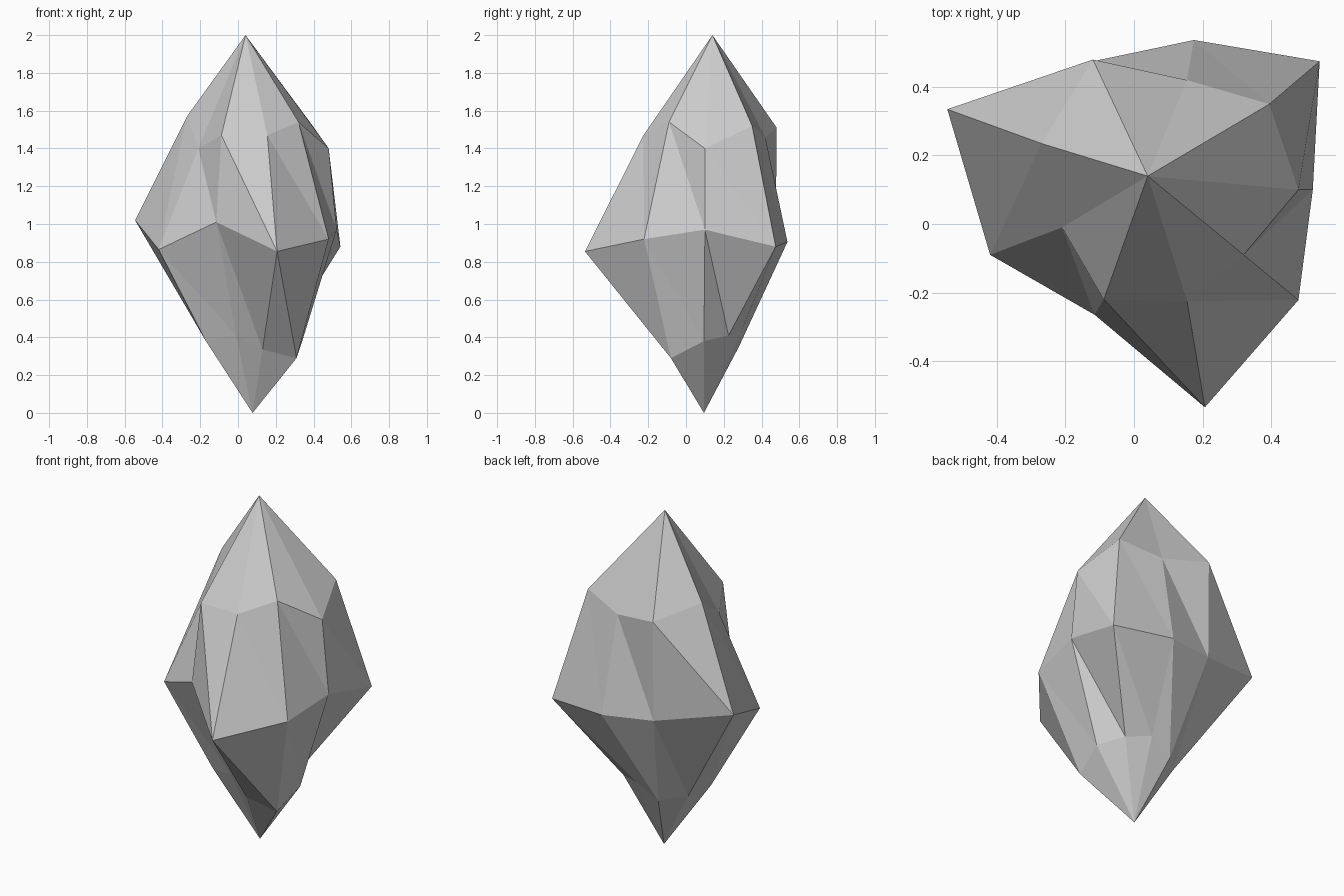
import bpy
import bmesh

# Nine-sided faceted rock: three irregular rings between two tips
TOP = (0.04, 0.14, 2.0)
BOTTOM = (0.077, 0.095, 0.0)
RINGS = [
    # upper ring
    [(0.48, 0.10, 1.40), (0.395, 0.35, 1.52), (0.155, 0.42, 1.46),
     (-0.12, 0.48, 1.51), (-0.27, 0.235, 1.57), (-0.21, -0.01, 1.40),
     (-0.088, -0.22, 1.47), (0.155, -0.225, 1.47), (0.32, -0.09, 1.54)],
    # girdle
    [(0.522, 0.10, 0.97), (0.542, 0.475, 0.88), (0.175, 0.537, 0.905),
     (-0.12, 0.475, 0.925), (-0.545, 0.335, 1.02), (-0.42, -0.09, 0.865),
     (-0.115, -0.265, 1.01), (0.207, -0.535, 0.855), (0.48, -0.222, 0.92)],
    # lower ring
    [(0.34, 0.095, 0.38), (0.25, 0.225, 0.41), (0.12, 0.292, 0.43),
     (-0.015, 0.28, 0.35), (-0.13, 0.167, 0.365), (-0.17, 0.01, 0.38),
     (-0.01, -0.05, 0.41), (0.13, -0.105, 0.335), (0.31, -0.08, 0.29)],
]

bm = bmesh.new()
top = bm.verts.new(TOP)
bottom = bm.verts.new(BOTTOM)
rings = [[bm.verts.new(p) for p in ring] for ring in RINGS]
n = len(rings[0])

for i in range(n):
    j = (i + 1) % n
    # tip fans
    bm.faces.new((top, rings[0][i], rings[0][j]))
    bm.faces.new((bottom, rings[-1][j], rings[-1][i]))
    # side bands, every facet split the same way
    for a, b in zip(rings, rings[1:]):
        bm.faces.new((a[i], b[i], b[j]))
        bm.faces.new((a[i], b[j], a[j]))

bmesh.ops.recalc_face_normals(bm, faces=bm.faces)
mesh = bpy.data.meshes.new("crystal_rock")
bm.to_mesh(mesh)
bm.free()
bpy.context.collection.objects.link(bpy.data.objects.new("crystal_rock", mesh))
